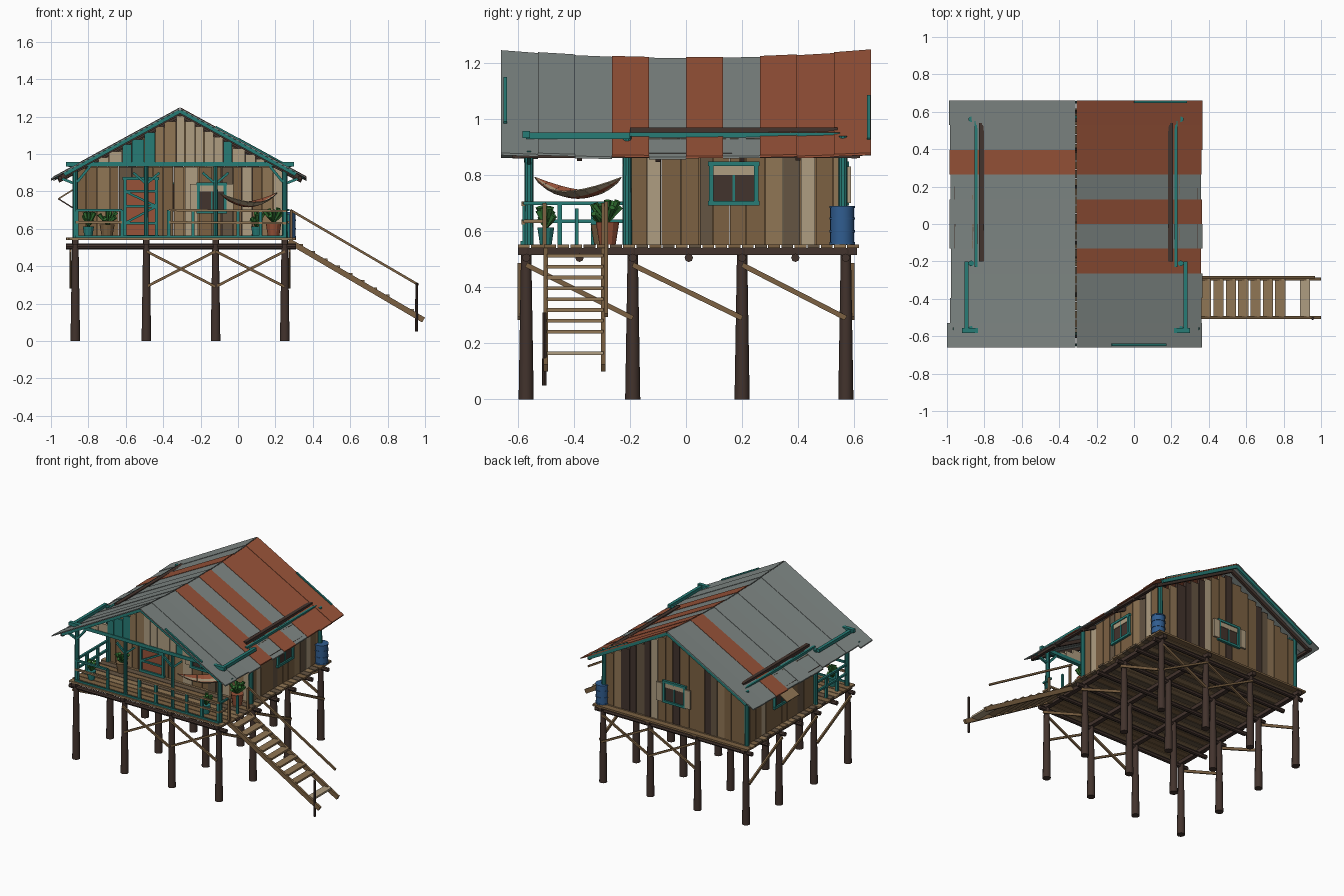
import bpy, bmesh, math, random
from mathutils import Vector, Matrix

random.seed(4)
cube = bpy.data.objects.get("Cube")
if cube:
    bpy.data.objects.remove(cube)

COLOURS = {
    "grey_metal": (0.21, 0.24, 0.23), "rust": (0.31, 0.085, 0.04), "teal": (0.02, 0.2, 0.18),
    "dark_wood": (0.055, 0.033, 0.026), "brown_wood": (0.2, 0.12, 0.055),
    "tan_wood": (0.28, 0.18, 0.09), "pale_wood": (0.43, 0.34, 0.22),
    "weathered_wood": (0.13, 0.09, 0.055), "barrel_blue": (0.03, 0.11, 0.28), "leaf_green": (0.03, 0.16, 0.03)}
NAMES = list(COLOURS)
MATS = []
for name, rgb in COLOURS.items():
    m = bpy.data.materials.new(name)
    m.use_nodes = True
    m.diffuse_color = (*rgb, 1)
    m.node_tree.nodes["Principled BSDF"].inputs["Base Color"].default_value = (*rgb, 1)
    MATS.append(m)


class Part:
    """Collects simple solids into one named mesh."""
    def __init__(self, name):
        self.name, self.bm = name, bmesh.new()

    def hexa(self, low, high, mat):
        v = [self.bm.verts.new(p) for p in list(low) + list(high)]
        quads = [v[3::-1], v[4:]] + [[v[i], v[(i + 1) % 4], v[(i + 1) % 4 + 4], v[i + 4]] for i in range(4)]
        for q in quads:
            self.bm.faces.new(q).material_index = NAMES.index(mat)

    def box(self, x0, x1, y0, y1, z0, z1, mat):
        ring = [(x0, y0), (x1, y0), (x1, y1), (x0, y1)]
        self.hexa([(x, y, z0) for x, y in ring], [(x, y, z1) for x, y in ring], mat)

    def beam(self, p, q, w, h, mat):
        p, q = Vector(p), Vector(q)
        d = (q - p).normalized()
        side = d.cross(Vector((0, 0, 1)))
        side = side.normalized() * w / 2 if side.length > 0.01 else Vector((w / 2, 0, 0))
        up = side.cross(d).normalized() * h / 2
        offs = [-side - up, -side + up, side + up, side - up]
        self.hexa([p + o for o in offs], [q + o for o in offs], mat)

    def tube(self, p, q, r0, r1, mat, sides=10):
        p, q = Vector(p), Vector(q)
        rot = (q - p).to_track_quat('Z', 'Y').to_matrix().to_4x4()
        made = bmesh.ops.create_cone(self.bm, cap_ends=True, segments=sides, radius1=r0, radius2=r1,
                                     depth=(q - p).length, matrix=Matrix.Translation((p + q) / 2) @ rot)
        for f in {f for v in made["verts"] for f in v.link_faces}:
            f.material_index = NAMES.index(mat)

    def done(self, smooth=False):
        bmesh.ops.recalc_face_normals(self.bm, faces=self.bm.faces)
        mesh = bpy.data.meshes.new(self.name)
        self.bm.to_mesh(mesh)
        self.bm.free()
        for m in MATS:
            mesh.materials.append(m)
        ob = bpy.data.objects.new(self.name, mesh)
        bpy.context.collection.objects.link(ob)
        if smooth:
            bpy.context.view_layer.objects.active = ob
            ob.select_set(True)
            bpy.ops.object.shade_smooth_by_angle(angle=math.radians(40))
            ob.select_set(False)


MID, HALF = -0.31, 0.68
XS, YS = (-0.87, -0.49, -0.12, 0.25), (-0.57, -0.19, 0.2, 0.57)


def roof_z(x, y):
    sag = 1 - (y / 0.66) ** 2
    ridge, eave = 1.25 - 0.028 * sag, 0.878 - 0.014 * sag
    return ridge + (eave - ridge) * abs(x - MID) / HALF


# Stilts, floor beams and diagonal braces
p = Part("stilts")
for x in XS:
    for y in YS:
        p.tube((x, y, 0), (x, y, 0.54), 0.027, 0.018, "dark_wood")
p.done(True)
p = Part("floor_beams")
for y in YS + (0.01, -0.38, 0.39):
    p.tube((-0.92, y, 0.505), (0.31, y, 0.505), 0.015, 0.015, "dark_wood", 8)
for x in XS:
    p.beam((x, -0.6, 0.528), (x, 0.61, 0.528), 0.03, 0.025, "dark_wood")
p.done()
p = Part("stilt_braces")
for y in (-0.595, 0.595):
    for a, b in zip(XS[1:], XS[2:]):
        p.beam((a, y, 0.48), (b, y, 0.29), 0.012, 0.014, "brown_wood")
        p.beam((a, y * 0.98, 0.29), (b, y * 0.98, 0.48), 0.012, 0.014, "brown_wood")
for x in (-0.895, 0.275):
    for a, b in zip(YS, YS[1:]):
        p.beam((x, a, 0.48), (x, b, 0.29), 0.012, 0.018, "brown_wood")
p.done()

# Deck boards running across the house
p = Part("deck_boards")
y = -0.6
while y < 0.6:
    p.box(-0.9 - random.uniform(0, 0.02), 0.29 + random.uniform(0, 0.02), y, y + 0.042, 0.54, 0.553,
          random.choice(["brown_wood", "tan_wood", "weathered_wood"]))
    y += 0.047
p.done()


def plank_wall(name, along_x, at, a, b, z0, top, palette):
    p, u = Part(name), a
    while u < b - 0.01:
        w = random.uniform(0.045, 0.075)
        e = u + w if u + w < b - 0.02 else b
        z1, d = min(top(u), top(e)), random.uniform(0.006, 0.011)
        if z1 > z0 + 0.01:
            mat = random.choice(palette)
            if along_x:
                p.box(u, e - 0.003, at - d, at + d, z0, z1, mat)
            else:
                p.box(at - d, at + d, u, e - 0.003, z0, z1, mat)
        u = e
    p.done()


# Walls of mixed planks
MIX = ["brown_wood"] * 5 + ["tan_wood"] * 2 + ["pale_wood"] * 2 + ["weathered_wood"]
FRONT = ["pale_wood", "pale_wood", "tan_wood", "pale_wood", "teal"]
plank_wall("front_wall", True, -0.2, -0.86, 0.24, 0.55, lambda u: 0.93, MIX)
plank_wall("back_wall", True, 0.555, -0.86, 0.24, 0.55, lambda u: roof_z(u, 0.5) - 0.02, MIX + ["dark_wood"])
plank_wall("porch_gable", True, -0.57, -0.86, 0.24, 0.94, lambda u: roof_z(u, -0.57) - 0.025, FRONT)
plank_wall("left_wall", False, 0.235, -0.2, 0.555, 0.55, lambda u: 0.93, MIX)
plank_wall("right_wall", False, -0.855, -0.2, 0.555, 0.55, lambda u: 0.93, MIX)

# Painted posts, plates and knee braces
p = Part("teal_frame")
for x in (-0.87, 0.25):
    for y in (-0.56, -0.21, 0.56):
        p.tube((x, y, 0.55), (x, y, 0.94), 0.017, 0.015, "teal")
    s = 1 if x > MID else -1
    p.beam((x + 0.025 * s, -0.57, 0.94), (x + 0.025 * s, -0.2, 0.94), 0.022, 0.022, "teal")
    p.beam((x - 0.025 * s, -0.23, 0.942), (x - 0.025 * s, 0.55, 0.942), 0.016, 0.018, "teal")
    p.beam((x - 0.01 * s, -0.57, 0.85), (x - 0.08 * s, -0.57, 0.935), 0.014, 0.014, "teal")
    p.beam((x, -0.56, 0.84), (x + 0.1 * s, -0.56, 0.88), 0.014, 0.014, "teal")
p.beam((-0.92, -0.57, 0.945), (0.3, -0.57, 0.945), 0.026, 0.024, "teal")
for x in XS[1:3]:
    p.tube((x, -0.56, 0.55), (x, -0.56, 0.94), 0.013, 0.012, "teal")
    for s in (-1, 1):
        p.beam((x, -0.56, 0.84), (x + 0.07 * s, -0.56, 0.9), 0.013, 0.013, "teal")
p.done()
p = Part("wall_plates")
for x in (-0.815, 0.195):
    p.beam((x, -0.2, 0.958), (x, 0.54, 0.958), 0.026, 0.022, "dark_wood")
p.done()

# Sagging roof of metal sheets, with rafters and bargeboards
p, step = Part("roof_sheets"), 0.132
RUSTY = {1: (3, 5, 7, 8, 9), -1: (7,)}
for s in (1, -1):
    for k in range(10):
        y0, y1 = -0.66 + k * step, -0.66 + (k + 1) * step
        xe, lift = MID + s * (HALF - random.uniform(0, 0.012)), 0.003 * (k % 2)
        xe = MID + s * 0.69 if k == 0 and s < 0 else xe
        ring = [(MID + s * 0.003, y0), (xe, y0), (xe, y1), (MID + s * 0.003, y1)]
        p.hexa([(x, y, roof_z(x, y) + lift - 0.011) for x, y in ring],
               [(x, y, roof_z(x, y) + lift - 0.003) for x, y in ring],
               "rust" if k in RUSTY[s] else "grey_metal")
p.done()
p = Part("rafters_and_bargeboards")
for s in (1, -1):
    def slope(u, y, drop):
        return (MID + s * u, y, roof_z(MID + s * u, y) - drop)
    for y in (-0.6, -0.38, -0.1, 0.2, 0.4, 0.6):
        p.beam(slope(0, y, 0.024), slope(0.65, y, 0.024), 0.018, 0.022, "dark_wood")
    for y in (-0.645, 0.65):
        p.beam(slope(0, y, 0.019), slope(0.62, y, 0.019), 0.014, 0.022, "teal")
    p.beam(slope(0.64, -0.62, 0.028), slope(0.64, 0.62, 0.028), 0.02, 0.018, "dark_wood")
p.beam((0.0, 0.652, roof_z(0, 0.652)), (0.28, 0.652, roof_z(0.28, 0.652)), 0.012, 0.014, "teal")
p.beam((-0.12, -0.645, roof_z(-0.12, -0.645)), (0.17, -0.645, roof_z(0.17, -0.645)), 0.012, 0.012, "teal")
p.done()


def opening(name, centre, out, half_w, z0, z1, fill, door=False):
    """Framed door or window on a wall; out is the outward normal."""
    p, c, n = Part(name), Vector(centre), Vector(out)
    t = Vector((-n.y, n.x, 0))
    def at(u, z, d):
        return c + t * u + n * d + Vector((0, 0, z))
    def bar(a, b, d, mat, w=0.016):
        p.beam(at(*a, d), at(*b, d), w, w, mat)
    def sheet(u0, u1, a, b, d0, d1, mat):
        p.hexa([at(u0, a, d0), at(u1, a, d0), at(u1, a, d1), at(u0, a, d1)],
               [at(u0, b, d0), at(u1, b, d0), at(u1, b, d1), at(u0, b, d1)], mat)
    sheet(-half_w, half_w, z0, z1, 0.008, 0.015, fill)
    for u in (-half_w, half_w):
        bar((u, z0), (u, z1), 0.018, "teal")
    for z in (z0, z1):
        bar((-half_w - 0.012, z), (half_w + 0.012, z), 0.018, "teal")
    if door:
        for z in (0.63, 0.72, 0.8):
            bar((-half_w, z), (half_w, z), 0.02, "teal", 0.012)
        bar((-half_w, 0.63), (half_w, 0.72), 0.02, "teal", 0.012)
        bar((half_w, 0.72), (-half_w, 0.8), 0.02, "teal", 0.012)
    else:
        sheet(-half_w, half_w, z1 - 0.04, z1, 0.016, 0.02, "pale_wood")
        bar((0, z0), (0, z1), 0.016, "teal", 0.008)
    p.done()


opening("front_door", (-0.52, -0.2, 0), (0, -1, 0), 0.085, 0.56, 0.87, "rust", True)
opening("front_window", (-0.14, -0.2, 0), (0, -1, 0), 0.07, 0.69, 0.84, "dark_wood")
opening("left_window", (0.235, 0.17, 0), (1, 0, 0), 0.08, 0.7, 0.84, "dark_wood")
opening("right_window", (-0.855, 0.17, 0), (-1, 0, 0), 0.08, 0.7, 0.84, "dark_wood")
opening("back_window", (-0.31, 0.555, 0), (0, 1, 0), 0.08, 0.7, 0.84, "dark_wood")
p = Part("shutters")
for x in (-0.235, -0.045):
    p.box(x - 0.022, x + 0.022, -0.226, -0.216, 0.7, 0.84, "pale_wood")
for x in (-0.42, -0.2):
    p.box(x - 0.022, x + 0.022, 0.575, 0.588, 0.7, 0.83, "pale_wood")
p.beam((-0.88, 0.17, 0.81), (-0.96, 0.17, 0.76), 0.14, 0.008, "tan_wood")
p.beam((-0.88, 0.1, 0.71), (-0.96, 0.1, 0.76), 0.007, 0.007, "dark_wood")
p.done()

# Porch railing
p = Part("porch_railing")
for x in (-0.86, -0.62, -0.37, -0.24, 0.0, 0.12, 0.25):
    p.beam((x, -0.575, 0.55), (x, -0.575, 0.7), 0.017, 0.017, "teal")
for y in (-0.45, -0.33):
    p.beam((-0.87, y, 0.55), (-0.87, y, 0.7), 0.017, 0.017, "teal")
p.beam((0.27, -0.39, 0.55), (0.27, -0.39, 0.68), 0.013, 0.013, "teal")
for y in (-0.505, -0.295):
    p.beam((0.285, y, 0.54), (0.285, y, 0.7), 0.014, 0.014, "brown_wood")
for z, mat in ((0.7, "teal"), (0.635, "tan_wood")):
    p.beam((-0.87, -0.58, z), (-0.62, -0.58, z), 0.015, 0.013, mat)
    p.beam((-0.87, -0.57, z), (-0.87, -0.21, z), 0.015, 0.013, "teal")
    p.beam((-0.37, -0.58, z), (0.26, -0.58, z - 0.005), 0.012, 0.012, "tan_wood")
    p.beam((0.27, -0.58, z), (0.27, -0.5, z), 0.012, 0.012, mat)
p.box(-0.87, 0.26, -0.59, -0.58, 0.55, 0.565, "teal")
p.done()

# Stairs with one missing tread, and a handrail
p = Part("stairs")
for y in (-0.5, -0.295):
    p.beam((0.27, y, 0.535), (0.992, y, 0.112), 0.016, 0.03, "brown_wood")
for i in range(10):
    if i != 8:
        x = 0.32 + i * 0.066
        z = 0.535 - (x - 0.27) * 0.586
        p.box(x - 0.027, x + 0.027, -0.495, -0.295, z, z + 0.013, "pale_wood" if i == 9 else "tan_wood")
p.beam((0.28, -0.285, 0.7), (0.965, -0.285, 0.3), 0.013, 0.013, "brown_wood")
p.tube((0.955, -0.505, 0.05), (0.955, -0.505, 0.31), 0.008, 0.007, "dark_wood", 8)
p.done()

# Striped hammock slung between post and wall
p, n = Part("hammock"), 10
def sling(t, s):
    dip = 4 * t * (1 - t)
    return Vector((-0.1 + 0.31 * t + s * 0.035 * dip, -0.54 + 0.31 * t - s * 0.05 * dip,
                   0.79 - 0.075 * dip + 0.025 * s * s * dip))
for i in range(n):
    for j in range(4):
        q = [sling((i + a) / n, (j + b) / 2 - 1) for a, b in ((0.01, 0), (0.99, 0), (0.99, 1), (0.01, 1))]
        p.hexa(q, [v + Vector((0, 0, 0.004)) for v in q], "pale_wood" if j % 2 else "rust")
p.done()

# Water barrel and potted plants
p = Part("water_barrel")
p.tube((0.265, 0.557, 0.553), (0.265, 0.557, 0.69), 0.043, 0.043, "barrel_blue", 20)
for z in (0.557, 0.6, 0.645, 0.686):
    p.tube((0.265, 0.557, z - 0.004), (0.265, 0.557, z + 0.004), 0.046, 0.046, "barrel_blue", 20)
p.done(True)
p = Part("potted_plants")
for x, y, r, h, mat in ((-0.8, -0.5, 0.03, 0.06, "teal"), (-0.7, -0.3, 0.04, 0.07, "brown_wood"),
                        (0.19, -0.28, 0.042, 0.08, "rust"), (0.1, -0.5, 0.03, 0.06, "teal")):
    p.tube((x, y, 0.553), (x, y, 0.553 + h), r * 0.7, r, mat, 12)
    for i in range(9):
        a, reach = i * 2.4, random.uniform(0.6, 1.3) * r
        tip = (x + math.cos(a) * reach, y + math.sin(a) * reach, 0.56 + h + random.uniform(0.02, 0.07))
        p.tube((x, y, 0.55 + h), tip, 0.004, 0.013, "leaf_green", 5)
p.done()
